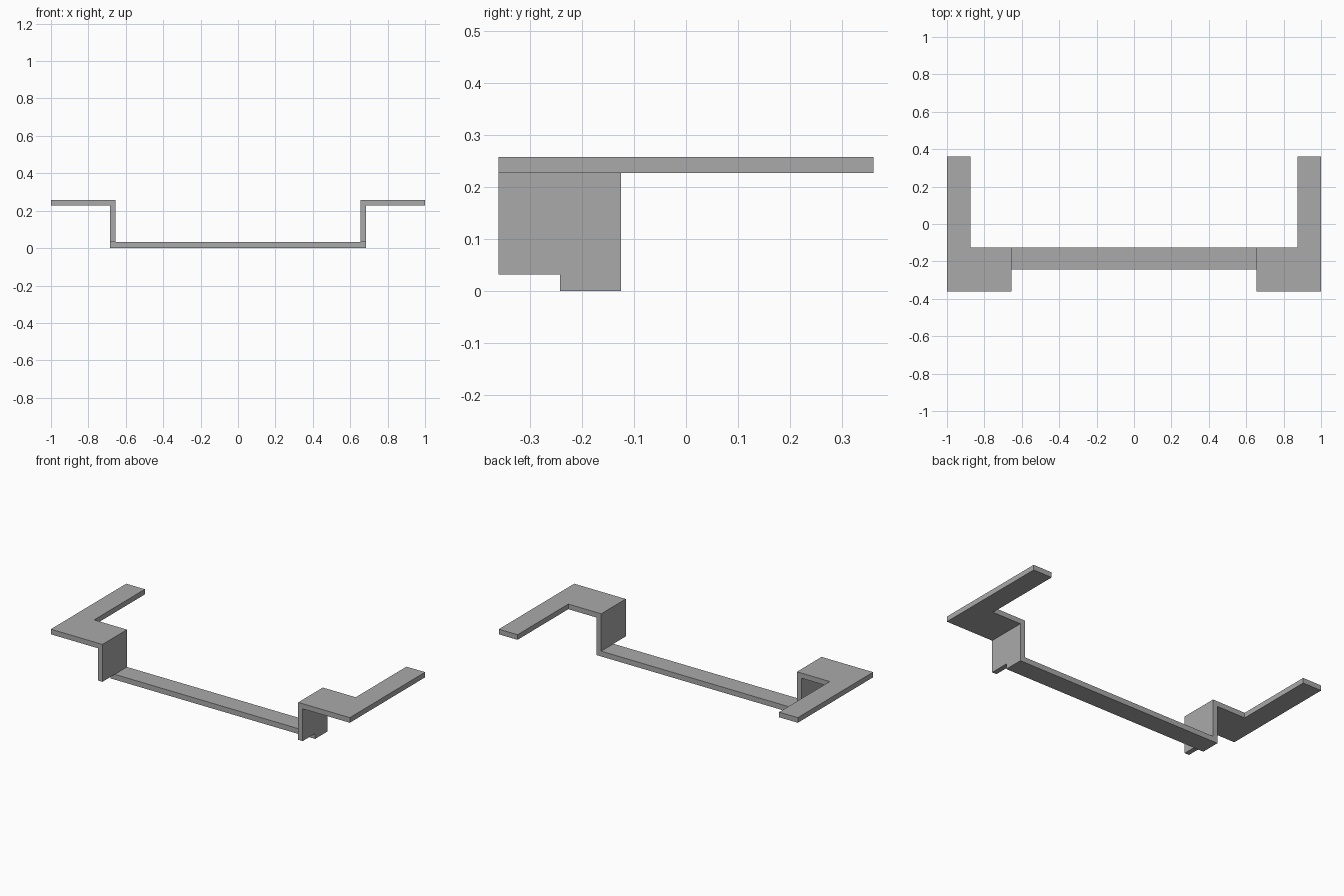
import bpy
import bmesh

cube = bpy.data.objects.get("Cube")
if cube:
    bpy.data.objects.remove(cube)

grey = bpy.data.materials.new("mid grey")
grey.use_nodes = True
colour = (0.4, 0.4, 0.4, 1)
grey.diffuse_color = colour
grey.node_tree.nodes["Principled BSDF"].inputs["Base Color"].default_value = colour

OUTER, ARM, WALL_OUT, WALL_IN = 1.0, 0.875, 0.685, 0.655
FRONT, BAR_FRONT, STEP, BACK = -0.36, -0.242, -0.125, 0.36
BAR_TOP, PLATE_BOTTOM, PLATE_TOP = 0.032, 0.227, 0.258


def prism(name, outline, bottom, top):
    """Extrude a flat outline upwards into a solid."""
    bm = bmesh.new()
    face = bm.faces.new([bm.verts.new((x, y, bottom)) for x, y in outline])
    result = bmesh.ops.extrude_face_region(bm, geom=[face], use_keep_orig=True)
    raised = [v for v in result["geom"] if isinstance(v, bmesh.types.BMVert)]
    bmesh.ops.translate(bm, verts=raised, vec=(0, 0, top - bottom))
    bmesh.ops.recalc_face_normals(bm, faces=bm.faces)
    mesh = bpy.data.meshes.new(name)
    bm.to_mesh(mesh)
    bm.free()
    mesh.materials.append(grey)
    obj = bpy.data.objects.new(name, mesh)
    bpy.context.collection.objects.link(obj)


def rectangle(x0, x1, y0, y1):
    return [(x0, y0), (x1, y0), (x1, y1), (x0, y1)]


# Low bar joining the two sides
prism("cross_bar", rectangle(-WALL_OUT, WALL_OUT, BAR_FRONT, STEP), 0, BAR_TOP)

for side, s in (("left", 1), ("right", -1)):
    # Upright wall standing on the bar end
    prism(side + "_upright", rectangle(s * WALL_IN, s * WALL_OUT, FRONT, STEP),
          BAR_TOP, PLATE_BOTTOM)
    # L-shaped top plate with its rearward arm
    outline = [(WALL_IN, FRONT), (OUTER, FRONT), (OUTER, BACK),
               (ARM, BACK), (ARM, STEP), (WALL_IN, STEP)]
    prism(side + "_top_plate", [(s * x, y) for x, y in outline],
          PLATE_BOTTOM, PLATE_TOP)
